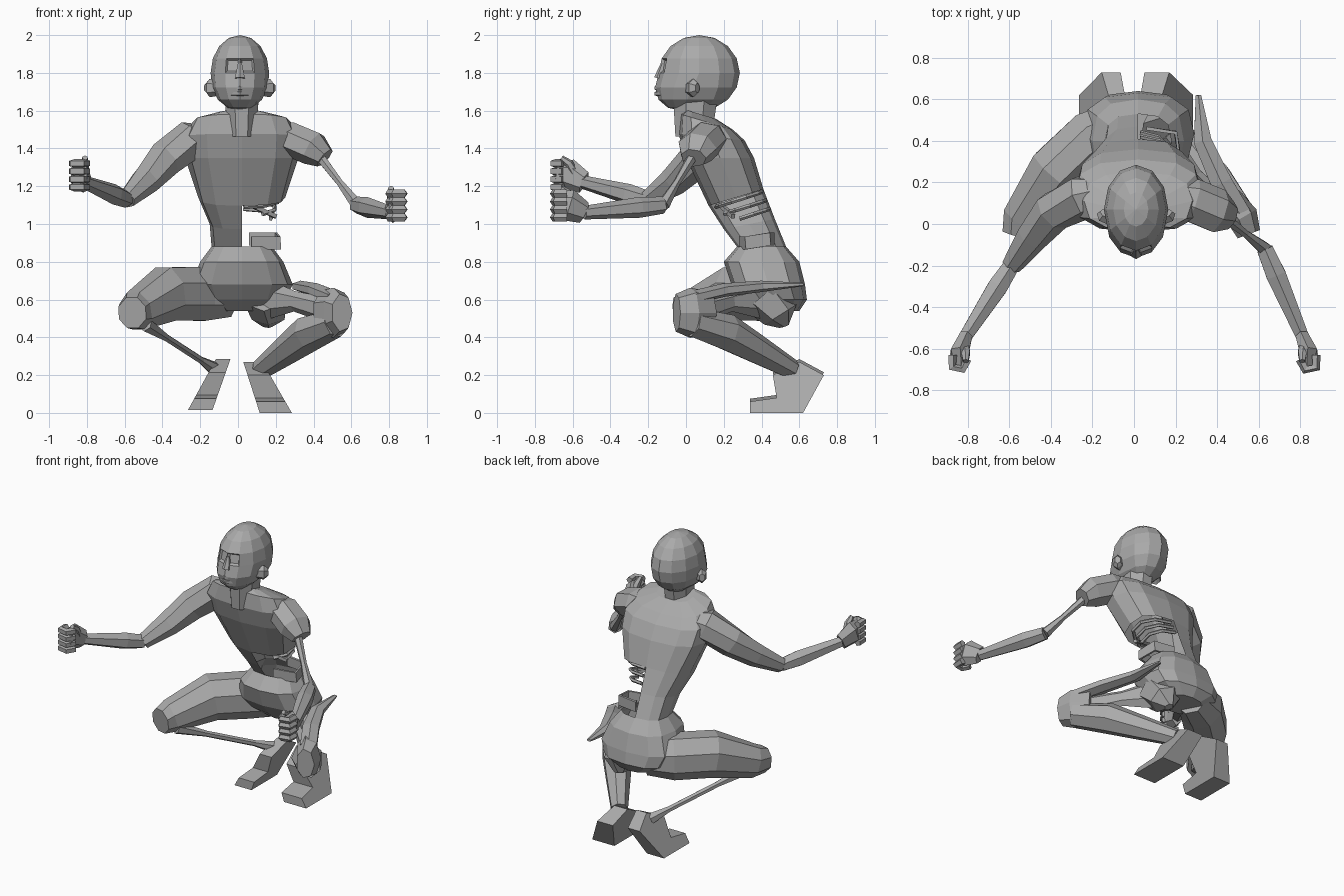
import bpy
import bmesh
from math import sin, cos, pi, copysign
from mathutils import Vector

default_cube = bpy.data.objects.get("Cube")
if default_cube:
    bpy.data.objects.remove(default_cube, do_unlink=True)

# Single flat colour
grey_value = (.4, .4, .4, 1)
grey = bpy.data.materials.new("plain_grey")
grey.use_nodes = True
grey.diffuse_color = grey_value
grey.node_tree.nodes["Principled BSDF"].inputs["Base Color"].default_value = grey_value


def at(x, y, z):
    return Vector((x, y, z))


def finish(name, mesh_builder):
    """Turn a bmesh into a flat shaded object."""
    bmesh.ops.recalc_face_normals(mesh_builder, faces=mesh_builder.faces)
    mesh = bpy.data.meshes.new(name)
    mesh_builder.to_mesh(mesh)
    mesh_builder.free()
    mesh.materials.append(grey)
    part = bpy.data.objects.new(name, mesh)
    bpy.context.collection.objects.link(part)


def skin(mesh_builder, rings):
    """Bridge rings of points with quads and close both ends."""
    loops = [[mesh_builder.verts.new(point) for point in ring] for ring in rings]
    for lower, upper in zip(loops, loops[1:]):
        for i in range(len(lower)):
            before = i - 1
            mesh_builder.faces.new((lower[before], lower[i], upper[i], upper[before]))
    mesh_builder.faces.new(loops[0])
    mesh_builder.faces.new(loops[-1])


def limb(name, joints, widths, flat=1, sides=6):
    """Loft along joints; widths are radii and flat scales the upright radius."""
    rings = []
    last = len(joints) - 1
    for i, (joint, width) in enumerate(zip(joints, widths)):
        direction = (joints[min(i + 1, last)] - joints[max(i - 1, 0)]).normalized()
        across = direction.cross(at(0, 0, 1)).normalized() * width
        rise = across.cross(direction) * flat
        angles = [2 * pi * (k + .5) / sides for k in range(sides)]
        rings.append([joint + across * cos(a) + rise * sin(a) for a in angles])
    mesh_builder = bmesh.new()
    skin(mesh_builder, rings)
    finish(name, mesh_builder)


def rod(name, joints, thickness, flat=1, sides=5):
    """Limb of constant thickness."""
    limb(name, joints, [thickness] * len(joints), flat, sides)


def body_ring(height, front, back, half_width, tilt, sides=12):
    """Squared ring around the trunk; tilt raises its back."""
    ring = []
    for k in range(sides):
        angle = 2 * pi * k / sides
        x, y = [copysign(abs(wave) ** .75, wave) for wave in (cos(angle), sin(angle))]
        depth = y * (back - front) / 2
        ring.append(at(.02 + x * half_width, (front + back) / 2 + depth, height + tilt * depth))
    return ring


# Torso: one shell with the left side of the waist torn away
torso = bmesh.new()
skin(torso, [body_ring(*section) for section in (
    (.54, .38, .6, .12, 0),
    (.6, .31, .64, .23, 0),
    (.68, .24, .63, .27, 0),
    (.8, .2, .6, .22, 0),
    (.88, .27, .53, .16, 0),
    (1, .2, .47, .17, .2),
    (1.14, .12, .41, .23, .3),
    (1.35, 0, .36, .3, 0),
    (1.46, -.04, .31, .31, -.1),
    (1.54, -.03, .25, .26, -.3),
    (1.58, 0, .16, .13, -.3))])
torn = []
for face in torso.faces:
    centre = face.calc_center_median()
    if centre.x > .03 and .9 < centre.z < 1.12:
        torn.append(face)
bmesh.ops.delete(torso, geom=torn, context="FACES")
finish("torso", torso)
limb("left_buttock", [at(.15, .42, .62), at(.16, .5, .52), at(.15, .52, .46)], [.13, .1, .03])

# Broken ribs, a loose band of bone and a sinew inside the wound
for level in range(3):
    rib_centre = at(.03, .28, 1.13) + at(0, .02, -.045) * level
    reach = .19 - level * .02
    arc = [pi * (.5 - k / 5) for k in range(6 - level)]
    rod("rib", [rib_centre + at(reach * cos(a), .12 * sin(a), .04 * sin(a)) for a in arc], .012)
band = [at(.06, .46, .92), at(.2, .44, .92), at(.22, .32, .9), at(.07, .29, .9)]
rod("loose_bone_band", band, .012, flat=4, sides=4)
rod("loose_sinew", [at(0, .15, 1.13), at(.2, .25, 1.04)], .015, sides=4)

# Neck
limb("neck", [at(.02, .04, 1.46), at(.02, .05, 1.7)], [.08, .1], flat=1.3, sides=8)

# Head: squashed ball with a forward jaw and sunken eye sockets
skull_centre = at(.01, .07, 1.8)
skull = bmesh.new()
bmesh.ops.create_uvsphere(skull, u_segments=12, v_segments=8, radius=1)
for vert in skull.verts:
    jaw = max(0, -vert.co.z)
    forward = .09 if vert.co.y < .1 else 0
    vert.co.x *= .155 * (1 + jaw / 10)
    vert.co.y = vert.co.y * .215 - jaw * forward
    vert.co.z *= .2
    vert.co += skull_centre
skull.normal_update()
sockets = []
for face in skull.faces:
    centre = face.calc_center_median()
    if centre.y < -.1 and skull_centre.z < centre.z < 1.87:
        sockets.append(face)
bmesh.ops.inset_individual(skull, faces=sockets, thickness=.015)
for socket in sockets:
    bmesh.ops.translate(skull, verts=socket.verts, vec=at(0, .015, 0))
finish("head", skull)

# Nose, lips and ears
limb("nose", [at(.01, -.12, 1.85), at(.01, -.14, 1.77)], [.012, .03])
for height in (1.72, 1.69):
    rod("lip", [at(-.04, -.12, height), at(.01, -.155, height), at(.06, -.12, height)], .014)
for side, label in ((-1, "right"), (1, "left")):
    ear_root = skull_centre + at(side * .12, -.05, -.08)
    ear_tip = ear_root + at(side * .04, .02, 0)
    limb(label + "_ear", [ear_root, ear_tip, ear_tip + at(side * .015, .02, 0)],
         [.03, .035, .02], flat=1.4)

# Shoulder joints, elbows and the upper arms: right fleshed, left torn to the bone
elbows = {"right": at(-.59, -.2, 1.13), "left": at(.63, -.12, 1.1)}
right_socket = at(-.25, .13, 1.44)
limb("right_upper_arm",
     [at(-.1, .17, 1.47), right_socket, at(-.39, .06, 1.34), at(-.49, -.06, 1.23),
      elbows["right"]], [.05, .11, .1, .08, .05], sides=7)
left_socket = at(.4, .06, 1.4)
limb("left_shoulder", [at(.1, .16, 1.48), at(.28, .11, 1.45), left_socket, at(.46, .04, 1.35)],
     [.06, .11, .11, .07], flat=.85, sides=7)
limb("left_upper_arm_bone",
     [left_socket, left_socket.lerp(elbows["left"], .6), elbows["left"]], [.03, .02, .035])

# Forearms and fists: palm, four curled fingers and a thumb
for side, label, lift in ((-1, "right", .16), (1, "left", 0)):
    elbow = elbows[label]
    palm = at(side * .84, -.62, 1.1 + lift)
    wrist = palm + at(side * -.03, .08, -.04)
    limb(label + "_forearm", [elbow, elbow.lerp(wrist, .3), wrist], [.045, .055, .036])
    limb(label + "_palm", [wrist, palm, palm + at(side * -.01, -.07, .01)],
         [.035, .05, .035], flat=1.7)
    for finger in range(4):
        knuckle = palm + at(side * .035, -.01, finger * .042 - .065)
        curl = [at(0, 0, 0), at(0, -.06, 0), at(side * -.05, -.07, 0), at(side * -.075, -.02, 0)]
        rod(label + "_finger", [knuckle + bend for bend in curl], .023)
    thumb_root = palm + at(side * -.02, .03, 0)
    thumb_bend = thumb_root + at(side * -.01, -.03, .06)
    limb(label + "_thumb", [thumb_root, thumb_bend, thumb_bend + at(0, -.04, .03)],
         [.03, .024, .015])

# Right leg: full thigh and bare shin bone
right_knee = at(-.54, .03, .54)
right_ankle = at(-.12, .57, .23)
limb("right_thigh",
     [at(-.05, .5, .62), at(-.2, .42, .63), at(-.38, .25, .63), right_knee, at(-.56, -.05, .53)],
     [.11, .14, .14, .1, .08], flat=1.1, sides=8)
shin_top = right_knee - at(-.05, 0, .07)
limb("right_shin_bone",
     [shin_top, shin_top.lerp(right_ankle, .3), shin_top.lerp(right_ankle, .8), right_ankle],
     [.04, .02, .02, .04])

# Left leg: torn thigh strips, whole knee and calf
left_knee = at(.52, .03, .53)
left_ankle = at(.12, .56, .23)
limb("left_thigh_upper_strip",
     [at(.31, .62, .68), at(.33, .4, .67), at(.42, .2, .65), left_knee + at(0, 0, .08)],
     [.015, .05, .06, .06], flat=.6)
limb("left_thigh_inner_strip", [at(.15, .42, .6), at(.3, .24, .59), left_knee],
     [.06, .03, .04], flat=1.8)
limb("left_knee", [left_knee + at(-.07, .09, 0), left_knee, left_knee + at(.03, -.08, 0)],
     [.07, .08, .06], flat=1.7, sides=7)
limb("left_calf",
     [left_knee - at(0, 0, .05), left_knee.lerp(left_ankle, .35), left_knee.lerp(left_ankle, .65),
      left_ankle], [.08, .1, .08, .055], sides=7)

# Feet: side profile with raised heel, leaning inward from the toes to the heel
foot_profile = [(.34, 0), (.62, 0), (.73, .2), (.6, .27), (.46, .2), (.48, .08), (.34, .06)]
for side, label, half_width, lift in ((-1, "right", .065, .015), (1, "left", .085, 0)):
    slices = []
    for edge in (-half_width, half_width):
        slices.append([at(side * (.2 - z * .45) + edge * (1 - z * 1.5), y, z + lift)
                       for y, z in foot_profile])
    foot = bmesh.new()
    skin(foot, slices)
    finish(label + "_foot", foot)
